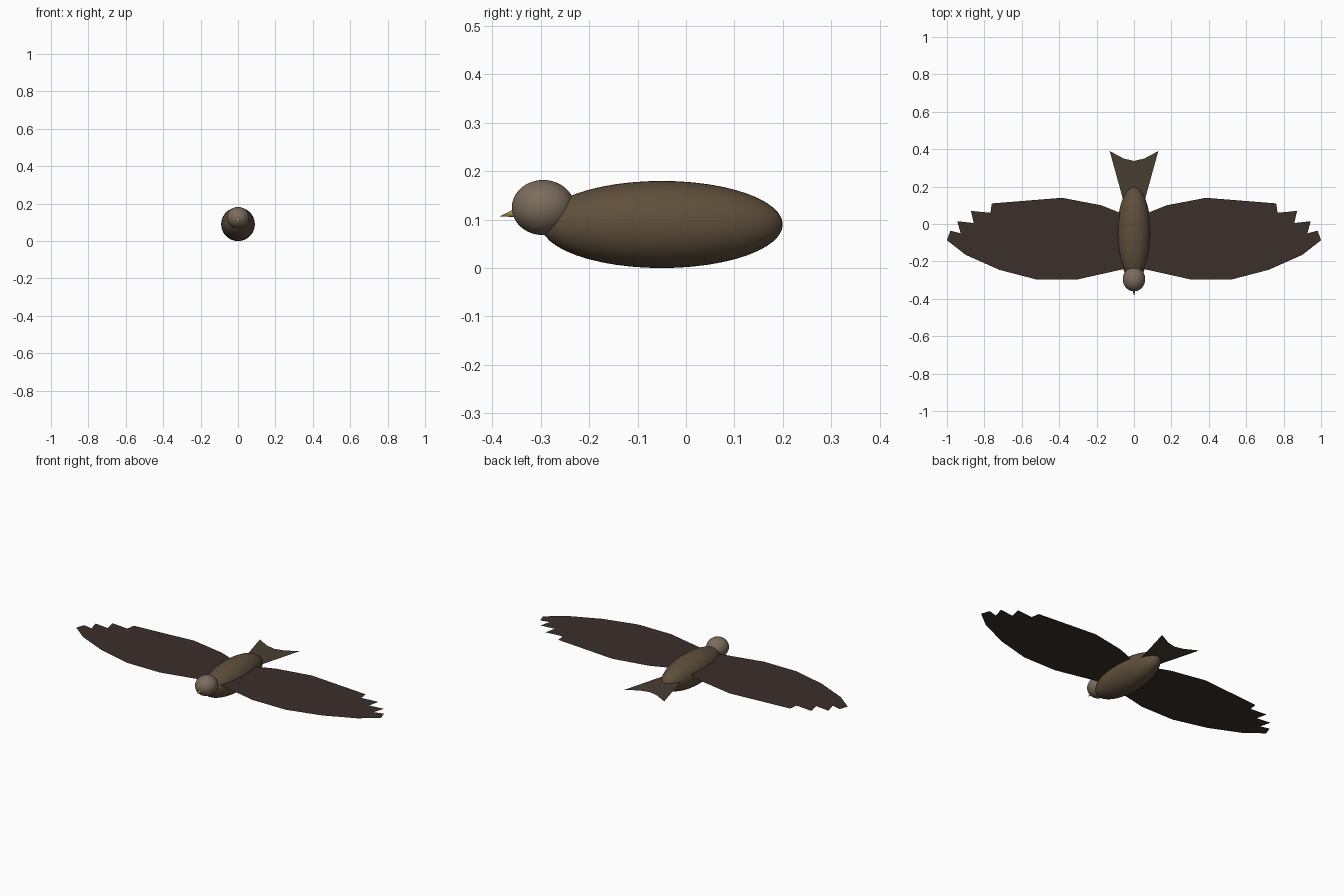
import bpy
from mathutils import Vector

if "Cube" in bpy.data.objects:
    bpy.data.objects.remove(bpy.data.objects["Cube"])


def paint(obj, name, rgb):
    mat = bpy.data.materials.get(name) or bpy.data.materials.new(name)
    mat.diffuse_color = (*rgb, 1)
    mat.use_nodes = True
    mat.node_tree.nodes["Principled BSDF"].inputs["Base Color"].default_value = mat.diffuse_color
    obj.data.materials.append(mat)


def ellipsoid(name, centre, radii, mat, rgb):
    bpy.ops.mesh.primitive_uv_sphere_add(segments=48, ring_count=24, radius=1)
    obj = bpy.context.object
    obj.name = name
    # poles lie along the length of the bird
    obj.rotation_euler.x = 1.5707963
    bpy.ops.object.transform_apply(rotation=True)
    obj.location = centre
    obj.scale = radii
    bpy.ops.object.transform_apply(location=True, scale=True)
    bpy.ops.object.shade_smooth()
    paint(obj, mat, rgb)
    return obj


def sheet(name, outline, z, mat, rgb):
    mesh = bpy.data.meshes.new(name)
    mesh.from_pydata([(x, y, z) for x, y in outline], [], [range(len(outline))])
    obj = bpy.data.objects.new(name, mesh)
    bpy.context.collection.objects.link(obj)
    paint(obj, mat, rgb)
    return obj


# Body and head
ellipsoid("body", (0, -0.05, 0.09), (0.09, 0.25, 0.09), "brown", (0.115, 0.078, 0.044))
ellipsoid("head", (0, -0.295, 0.125), (0.06, 0.065, 0.057), "light_brown", (0.2, 0.15, 0.108))

# Beak, tilted slightly down
base, tip = Vector((0, -0.34, 0.116)), Vector((0, -0.384, 0.107))
axis = tip - base
bpy.ops.mesh.primitive_cone_add(vertices=16, radius1=0.012, radius2=0, depth=axis.length,
                                location=(base + tip) / 2,
                                rotation=axis.to_track_quat('Z', 'Y').to_euler())
beak = bpy.context.object
beak.name = "beak"
bpy.ops.object.shade_smooth_by_angle()
paint(beak, "yellow", (0.5, 0.38, 0.09))

# Flat wings with notched feather tips, one per side
half = [(0.05, -0.24), (0.305, -0.297), (0.52, -0.297), (0.72, -0.245), (0.90, -0.165),
        (1.0, -0.087), (0.982, -0.036), (0.927, -0.05), (0.945, 0.015), (0.857, 0.005),
        (0.872, 0.07), (0.768, 0.06), (0.76, 0.11), (0.385, 0.14), (0.175, 0.1), (0.05, 0.05)]
for side, sign in (("right", 1), ("left", -1)):
    sheet(side + "_wing", [(sign * x, y) for x, y in half][::sign], 0.12,
          "dark_brown", (0.044, 0.029, 0.024))

# Forked tail
tail_half = [(0.05, 0.1), (0.13, 0.39), (0.055, 0.35)]
sheet("tail", tail_half + [(0, 0.337)] + [(-x, y) for x, y in reversed(tail_half)], 0.1,
      "tail_brown", (0.066, 0.047, 0.031))
